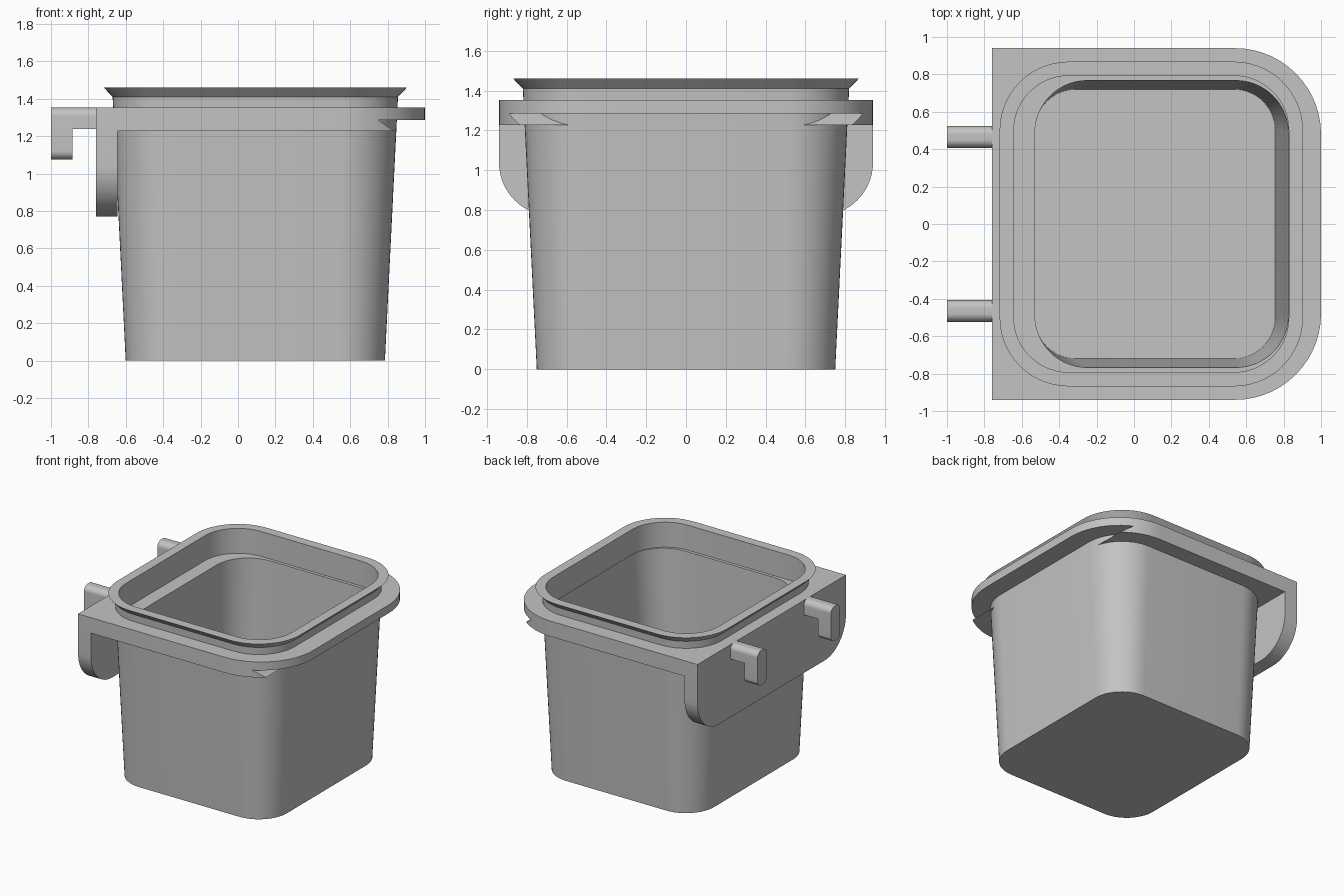
import bpy, bmesh
from math import sin, cos, pi, radians

cube = bpy.data.objects.get("Cube")
if cube:
    bpy.data.objects.remove(cube, do_unlink=True)

grey = bpy.data.materials.new("plain grey")
grey.use_nodes = True
grey.diffuse_color = (0.55, 0.55, 0.55, 1)
grey.node_tree.nodes["Principled BSDF"].inputs["Base Color"].default_value = (0.55, 0.55, 0.55, 1)


def rounded(u0, u1, v0, v1, radii, steps=14):
    """Rounded rectangle; radii run from the high-u high-v corner anticlockwise."""
    signs = [(1, 1), (-1, 1), (-1, -1), (1, -1)]
    points = []
    for k, ((su, sv), r) in enumerate(zip(signs, radii)):
        cu = u1 - r if su > 0 else u0 + r
        cv = v1 - r if sv > 0 else v0 + r
        for i in range(steps + 1):
            a = (k + i / steps) * pi / 2
            points.append((cu + r * cos(a), cv + r * sin(a)))
    return points


def flat(points, z):
    return [(x, y, z) for x, y in points]


def upright(points, x):
    return [(x, y, z) for y, z in points]


def loft(name, loops, ring=False, cut=None):
    """Skin a series of equal loops, capped or closed into a ring."""
    bm = bmesh.new()
    rows = [[bm.verts.new(p) for p in loop] for loop in loops]
    pairs = list(zip(rows, rows[1:]))
    if ring:
        pairs.append((rows[-1], rows[0]))
    else:
        bm.faces.new(rows[0])
        bm.faces.new(rows[-1])
    n = len(rows[0])
    for a, b in pairs:
        for i in range(n):
            j = (i + 1) % n
            bm.faces.new((a[i], a[j], b[j], b[i]))
    bmesh.ops.remove_doubles(bm, verts=bm.verts, dist=1e-5)
    if cut:
        geom = bm.verts[:] + bm.edges[:] + bm.faces[:]
        bmesh.ops.bisect_plane(bm, geom=geom, plane_co=cut[0], plane_no=cut[1], clear_outer=True)
        bmesh.ops.holes_fill(bm, edges=[e for e in bm.edges if e.is_boundary], sides=0)
    bmesh.ops.recalc_face_normals(bm, faces=bm.faces)
    mesh = bpy.data.meshes.new(name)
    bm.to_mesh(mesh)
    bm.free()
    mesh.materials.append(grey)
    ob = bpy.data.objects.new(name, mesh)
    bpy.context.collection.objects.link(ob)
    bpy.ops.object.select_all(action="DESELECT")
    ob.select_set(True)
    bpy.context.view_layer.objects.active = ob
    bpy.ops.object.shade_smooth_by_angle(angle=radians(30))
    return ob


# Tapered bin with flared rim, inner ledge and offset cavity
BIN_X = 0.0925


def bin_outline(grow):
    hx, hy = 0.693 + grow, 0.75 + grow
    return rounded(BIN_X - hx, BIN_X + hx, -hy, hy, [0.25 + grow] * 4)


loft("bin", [
    flat(bin_outline(0), 0),
    flat(bin_outline(0.07), 1.41),
    flat(bin_outline(0.118), 1.46),
    flat(bin_outline(0.042), 1.46),
    flat(bin_outline(0.042), 1.26),
    flat(rounded(-0.53, 0.825, -0.767, 0.767, [0.28] * 4), 1.26),
    flat(rounded(-0.53, 0.755, -0.72, 0.72, [0.22] * 4), 0.03),
])

# Holder collar: thin slab all round, deeper rails ending in an undercut barb
collar = rounded(-0.76, 1.0, -0.94, 0.94, [0.46, 0, 0, 0.46])
hole = bin_outline(0.055)


def collar_ring(name, low, high, cut=None):
    loft(name, [flat(collar, low), flat(collar, high), flat(hole, high), flat(hole, low)], True, cut)


collar_ring("holder_collar", 1.285, 1.352)
collar_ring("holder_side_rails", 1.228, 1.285, ((0.75, 0, 1.285), (0.055, 0, 0.08)))

# Back plate with rounded lower corners
plate = rounded(-0.94, 0.94, 0.77, 1.352, [0, 0, 0.27, 0.27])
loft("back_plate", [upright(plate, -0.76), upright(plate, -0.645)])

# Two hooks, each an arm and a hanging leg
for side, y in (("left", -0.465), ("right", 0.465)):
    arm = rounded(y - 0.058, y + 0.058, 1.237, 1.352, [0.045, 0.045, 0, 0])
    leg = rounded(y - 0.058, y + 0.058, 1.075, 1.352, [0.045] * 4)
    loft(side + "_hook_arm", [upright(arm, -0.89), upright(arm, -0.75)])
    loft(side + "_hook_leg", [upright(leg, -1.0), upright(leg, -0.885)])
